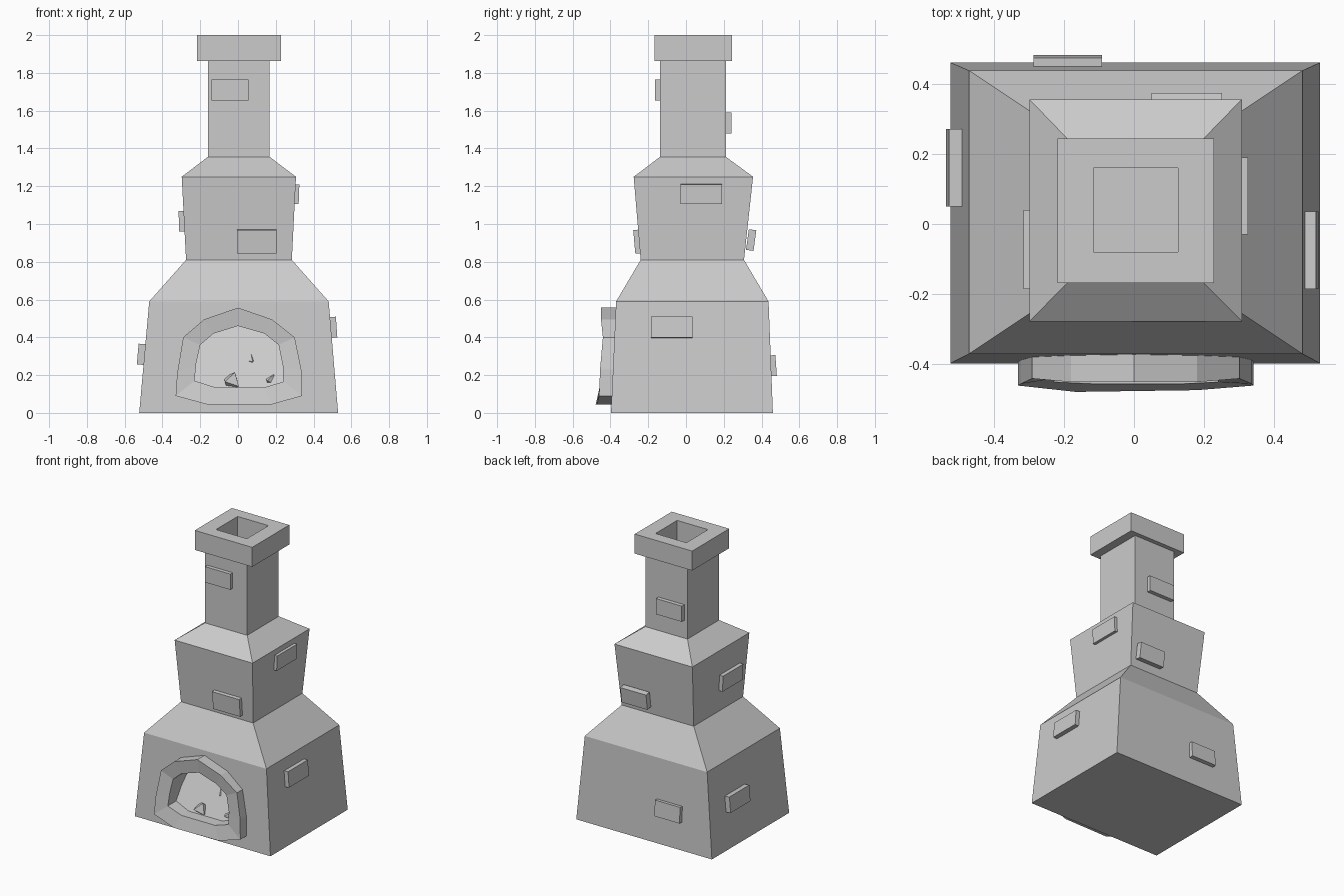
import bpy, bmesh, math
from mathutils import Matrix, Vector

if "Cube" in bpy.data.objects:
    bpy.data.objects.remove(bpy.data.objects["Cube"])


def add_mesh(name, verts, faces):
    bm = bmesh.new()
    vs = [bm.verts.new(v) for v in verts]
    for f in faces:
        bm.faces.new([vs[i] for i in f])
    bmesh.ops.recalc_face_normals(bm, faces=bm.faces)
    me = bpy.data.meshes.new(name)
    bm.to_mesh(me)
    bm.free()
    ob = bpy.data.objects.new(name, me)
    bpy.context.collection.objects.link(ob)
    return ob


def loft(name, rings, closed=False):
    """Join equal-length rings; cap both ends, or close into a tube."""
    n, m = len(rings[0]), len(rings)
    faces = [(a * n + i, a * n + (i + 1) % n, (a + 1) % m * n + (i + 1) % n, (a + 1) % m * n + i)
             for a in range(m if closed else m - 1) for i in range(n)]
    if not closed:
        faces += [list(range(n)), list(range((m - 1) * n, m * n))]
    return add_mesh(name, [v for r in rings for v in r], faces)


# Stepped chimney body with flared cap and flue: z, x0, x1, y0, y1
levels = [
    (0.00, -.523, .530, -.397, .460),
    (0.59, -.470, .480, -.370, .437),
    (0.81, -.275, .285, -.240, .307),
    (1.25, -.298, .307, -.277, .355),
    (1.355, -.160, .168, -.138, .212),
    (1.863, -.160, .168, -.138, .212),
    (1.863, -.218, .228, -.168, .243),
    (2.00, -.218, .228, -.168, .243),
    (2.00, -.115, .125, -.080, .160),
    (1.80, -.115, .125, -.080, .160),
]
body = loft("chimney_body", [[(a, c, z), (b, c, z), (b, d, z), (a, d, z)]
                             for z, a, b, c, d in levels])

# Hearth opening outlines: x, z, front y
outer = [(-.33, .09, -.46), (-.322, .21, -.455), (-.29, .40, -.44), (-.18, .495, -.45),
         (0, .557, -.45), (.18, .495, -.45), (.30, .40, -.44), (.335, .23, -.455),
         (.34, .09, -.46), (.18, .045, -.473), (-.165, .045, -.478)]
inner = [(-.23, .17, -.45), (-.222, .26, -.44), (-.20, .36, -.435), (-.13, .42, -.44),
         (0, .46, -.435), (.14, .42, -.44), (.215, .36, -.435), (.237, .25, -.44),
         (.24, .165, -.45), (.14, .135, -.455), (-.12, .135, -.455)]


def bed_y(z):
    return -.375 + .5 * (z - .135)


# Recess with a sloping ember bed
cutter = loft("recess_cutter", [[(x, -.6, z) for x, z, y in inner],
                                [(x, bed_y(z), z) for x, z, y in inner]])
cutter.hide_render = True
cutter.hide_viewport = True
mod = body.modifiers.new("recess", 'BOOLEAN')
mod.object = cutter
mod.operation = 'DIFFERENCE'
mod.solver = 'EXACT'

# Stone surround
loft("hearth_surround", [[(x, -.365, z) for x, z, y in outer],
                         [(x, y, z) for x, z, y in outer],
                         [(x, y, z) for x, z, y in inner],
                         [(x, -.365, z) for x, z, y in inner]], closed=True)

# Coals on the bed: x, y, z, radius, turn
for i, (x, y, z, r, t) in enumerate([(.068, -.285, .277, .033, .3), (-.035, -.35, .165, .055, .9),
                                     (-.14, -.32, .18, .034, .5), (.17, -.335, .17, .04, 1.2)]):
    rot = Matrix.Rotation(t, 3, 'Z') @ Matrix.Rotation(t * .5, 3, 'X')
    pts = [rot @ Vector(p) * r + Vector((x, y, z)) for p in
           [(1, 0, 0), (0, 1, 0), (-1, 0, 0), (0, -1, 0), (0, 0, 1), (0, 0, -1)]]
    add_mesh(f"coal_{i + 1}", pts, [f for k in range(4)
                                    for f in ((k, (k + 1) % 4, 4), ((k + 1) % 4, k, 5))])


# Raised bricks: turn 0 faces front, 90 right, 180 back, 270 left
def brick(name, turn, along, z, out, w, h, lean):
    d = .04
    rot = Matrix.Rotation(math.radians(turn), 4, 'Z')
    local = Matrix.Translation((along, -out + d / 2, z)) @ Matrix.Rotation(math.radians(lean), 4, 'X')
    pts = [rot @ local @ Vector((sx * w / 2, sy * d / 2, sz * h / 2))
           for sx in (-1, 1) for sy in (-1, 1) for sz in (-1, 1)]
    add_mesh(name, pts, [(0, 1, 3, 2), (4, 6, 7, 5), (0, 4, 5, 1),
                         (2, 3, 7, 6), (0, 2, 6, 4), (1, 5, 7, 3)])


brick("brick_front_shaft", 0, -.042, 1.71, .165, .195, .11, 0)
brick("brick_front_middle", 0, .10, .907, .274, .21, .125, 5)
brick("brick_right_middle", 90, .08, 1.158, .323, .22, .105, 2)
brick("brick_right_base", 90, -.075, .453, .522, .22, .11, -4)
brick("brick_left_middle", 270, .073, 1.015, .313, .225, .11, 2)
brick("brick_left_base", 270, -.16, .31, .531, .22, .11, -5)
brick("brick_back_base", 180, .188, .25, .477, .195, .11, -4)
brick("brick_back_middle", 180, -.15, .915, .365, .20, .11, 8)
brick("brick_back_shaft", 180, .035, 1.535, .24, .20, .11, 0)
